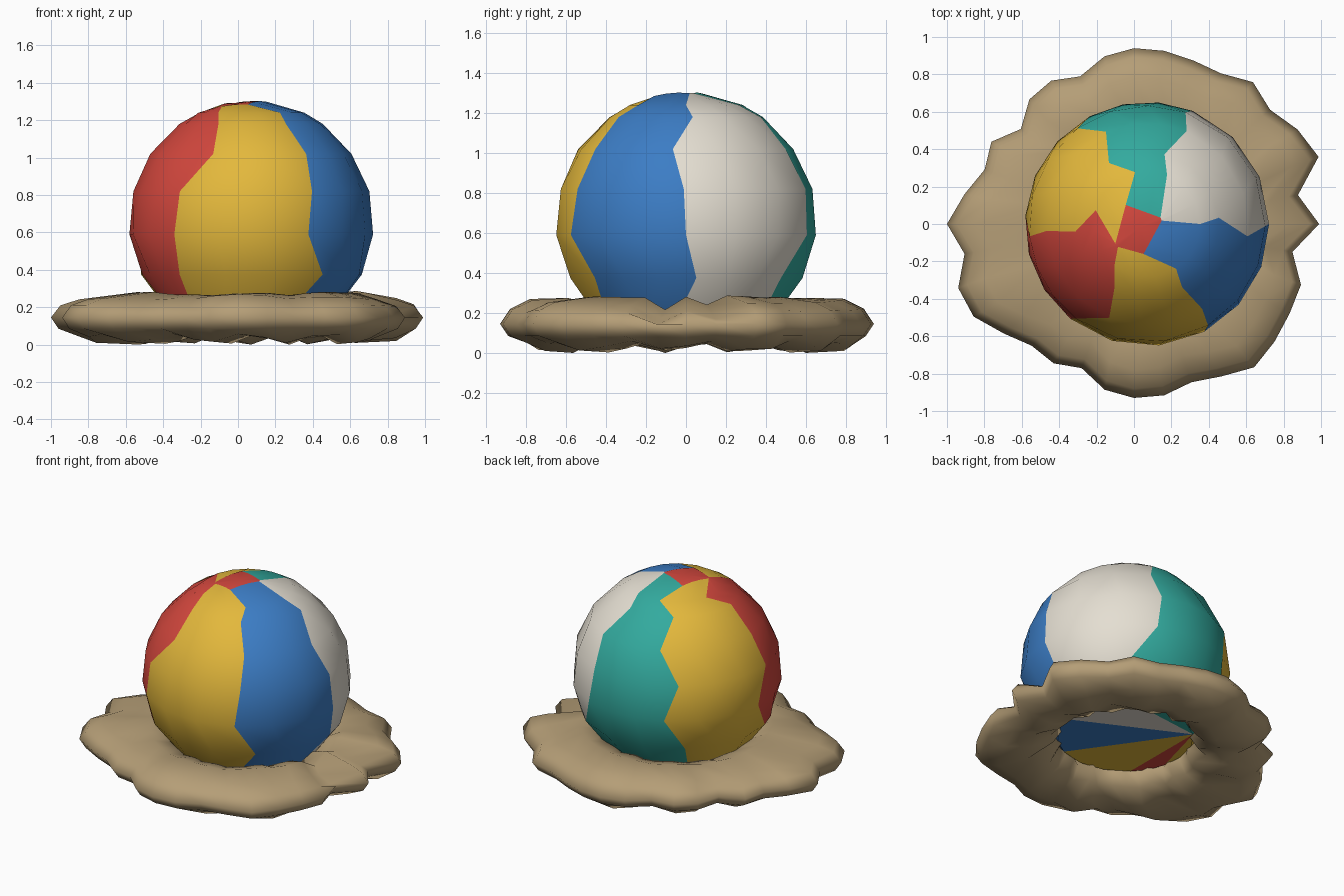
import bpy
import bmesh
from math import sin, cos, sqrt, radians
from mathutils import Vector

default_cube = bpy.data.objects.get("Cube")
if default_cube:
    bpy.data.objects.remove(default_cube, do_unlink=True)


def make_material(name, colour):
    material = bpy.data.materials.new(name)
    material.use_nodes = True
    rgba = (*colour, 1)
    material.diffuse_color = rgba
    shader = next(n for n in material.node_tree.nodes if n.type == 'BSDF_PRINCIPLED')
    shader.inputs["Base Color"].default_value = rgba
    shader.inputs["Roughness"].default_value = 0.8
    return material


def finish(bm, name, materials, smooth_angle):
    """Turn a bmesh into a smooth-shaded object with sharp edges above the angle."""
    bmesh.ops.recalc_face_normals(bm, faces=bm.faces[:])
    mesh = bpy.data.meshes.new(name)
    bm.to_mesh(mesh)
    bm.free()
    for material in materials:
        mesh.materials.append(material)
    obj = bpy.data.objects.new(name, mesh)
    bpy.context.collection.objects.link(obj)
    bpy.ops.object.select_all(action='DESELECT')
    obj.select_set(True)
    bpy.context.view_layer.objects.active = obj
    bpy.ops.object.shade_smooth_by_angle(angle=radians(smooth_angle))


yellow = make_material("warm_yellow", (.77, .48, .045))
red = make_material("coral_red", (.65, .063, .047))
blue = make_material("ocean_blue", (.045, .205, .56))
white = make_material("off_white", (.78, .735, .645))
teal = make_material("sea_teal", (.033, .405, .345))
sand = make_material("sand", (.46, .34, .183))

# Ball: latitude rows whose columns follow the six jagged panel seams
BALL_RADIUS = .655
BALL_X = .07
BALL_Z = .65
COLUMNS = 3
ball_materials = [blue, white, teal, yellow, red]
panel_slots = [0, 1, 2, 3, 4, 3]

# Row height, then the azimuth of each seam in degrees
seam_rows = [
    (1.24, (-57, 0, 68, 103, 165, 232)),
    (1.18, (-61, 5, 76, 122, 186, 243)),
    (1.02, (-57, -7, 67, 114, 184, 248)),
    (.82, (-59, -1, 71, 126, 186, 233)),
    (.59, (-62, 0, 68, 118, 176, 231)),
    (.375, (-50, 5, 53, 130, 192, 230)),
    (.15, (-65, -8, 58, 135, 195, 226)),
]
crown_seams = (-75, 18, 25, 115, 215, 224)


def panel_steps(seams):
    """Each panel's start and end azimuth, with the fraction across it."""
    for start, end in zip(seams, seams[1:] + (seams[0] + 360,)):
        for step in range(COLUMNS):
            yield radians(start), radians(end), step / COLUMNS


def ball_row(bm, height, seams):
    radius = sqrt(BALL_RADIUS ** 2 - (height - BALL_Z) ** 2)
    ring = []
    for start, end, part in panel_steps(seams):
        angle = start + (end - start) * part
        ring.append(bm.verts.new((radius * cos(angle) + BALL_X,
                                  radius * sin(angle), height)))
    return ring


def crown_row(bm):
    """Straight-sided ring round the red patch, slightly off the pole."""
    ring = []
    for start, end, part in panel_steps(crown_seams):
        corner = Vector((cos(start), sin(start)))
        spot = corner.lerp(Vector((cos(end), sin(end))), part) * .14
        spot += Vector((-.055, -.025))
        height = BALL_Z + sqrt(BALL_RADIUS ** 2 - spot.length_squared)
        ring.append(bm.verts.new((spot.x + BALL_X, spot.y, height)))
    return ring


bm = bmesh.new()
rings = [crown_row(bm)] + [ball_row(bm, *row) for row in seam_rows]
count = len(rings[0])
for upper, lower in zip(rings, rings[1:]):
    for i in range(count):
        j = (i + 1) % count
        face = bm.faces.new((upper[i], upper[j], lower[j], lower[i]))
        face.material_index = panel_slots[i // COLUMNS]

# Red crown patch
crown = bm.verts.new((BALL_X - .04, -.02, 1.295))
for i in range(count):
    face = bm.faces.new((crown, rings[0][i], rings[0][(i + 1) % count]))
    face.material_index = ball_materials.index(red)

# Flat underside, fanned from the seam between teal and yellow
base = rings[-1]
hub = panel_slots.index(3) * COLUMNS
for i in range(count):
    j = (i + 1) % count
    if hub not in (i, j):
        face = bm.faces.new((base[hub], base[i], base[j]))
        face.material_index = panel_slots[i // COLUMNS]
finish(bm, "beach_ball", ball_materials, 40)

# Sand: a lumpy ring swept around the ball, outer radius every ten degrees
outer_radii = [
    .99, .89, 1.05, 1.01, .95, .99, .93, .93, .94, .94, .91, .84,
    .885, .87, .79, .88, .85, .92, 1, .92, 1, .99, .91, .85,
    .86, .82, .9, .93, .93, .9, .94, 1, .98, .96, .95, .86,
]


def sand_section(index, angle, outer):
    """Radius and height pairs around the ring's cross-section."""
    # Notches dip on the left side, and both sides slope more gently
    dip = max(0, .93 - outer) * max(0, cos(angle))
    crest = .275 + .1 * (outer - .93) - .75 * dip
    slope = .035 * abs(cos(angle))
    floor = .025 + .025 * sin(index * 1.9)
    inner = .44 + .03 * sin(index * 2.6)
    return [
        (inner - .01, .15),
        (inner + .02, crest - .04),
        (.6, crest),
        (outer - .15, crest - .005 - slope),
        (outer - .05, crest - .055 - slope / 2),
        (outer, .145),
        (outer - .04, .085),
        (outer - .15, floor + .01),
        (.6, floor),
        (inner + .04, .07),
    ]


bm = bmesh.new()
sections = []
for index, outer in enumerate(outer_radii):
    angle = radians(index * 10)
    section = []
    for radius, height in sand_section(index, angle, outer):
        # The inner part of the ring is centred on the ball
        shift = BALL_X if radius < .63 else 0
        section.append(bm.verts.new((radius * cos(angle) + shift,
                                     radius * sin(angle), height)))
    sections.append(section)
for index, section in enumerate(sections):
    following = sections[(index + 1) % len(sections)]
    for i in range(len(section)):
        j = (i + 1) % len(section)
        bm.faces.new((section[i], section[j], following[j], following[i]))
finish(bm, "sand_mound", [sand], 120)
